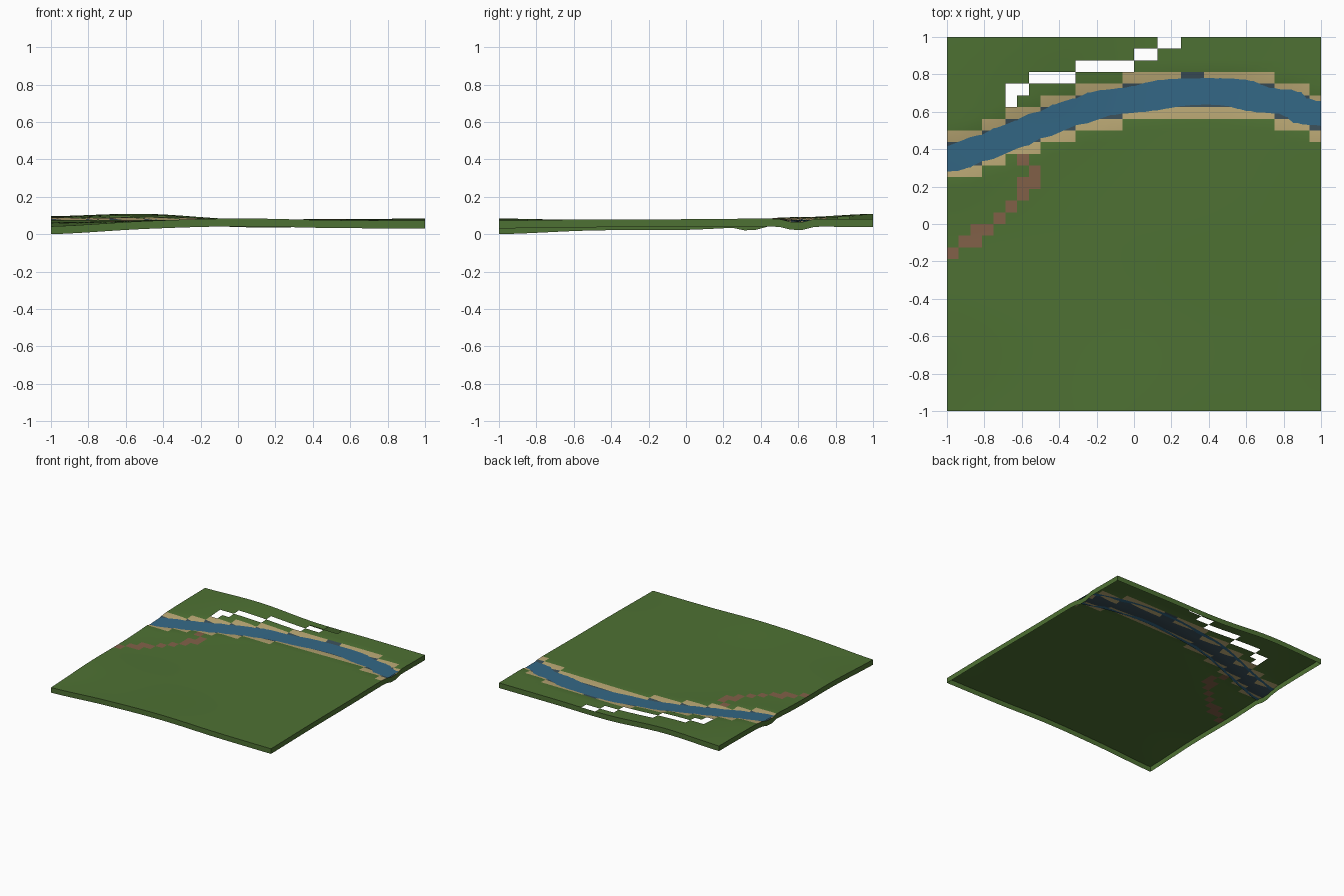
import bpy
from math import hypot

if "Cube" in bpy.data.objects:
    bpy.data.objects.remove(bpy.data.objects["Cube"], do_unlink=True)

N = 32            # cells per side
STEP = 2 / N
SKIRT = 0.042     # depth of the edge walls
CARVE = 0.018     # depth of the riverbed


def material(name, r, g, b):
    m = bpy.data.materials.new(name)
    m.use_nodes = True
    m.diffuse_color = (r, g, b, 1)
    bsdf = m.node_tree.nodes["Principled BSDF"]
    bsdf.inputs["Base Color"].default_value = (r, g, b, 1)
    bsdf.inputs["Roughness"].default_value = 0.9
    return m


grass = material("grass green", 0.076, 0.165, 0.033)
sand = material("sand tan", 0.479, 0.381, 0.171)
stone = material("riverbed slate", 0.042, 0.076, 0.098)
dirt = material("path brown", 0.223, 0.119, 0.065)
blue = material("water blue", 0.034, 0.138, 0.238)


def build(name, verts, faces, mats, ids=None, smooth=True):
    me = bpy.data.meshes.new(name)
    me.from_pydata(verts, [], faces)
    for m in mats:
        me.materials.append(m)
    for k, p in enumerate(me.polygons):
        p.use_smooth = smooth
        p.material_index = ids[k] if ids else 0
    ob = bpy.data.objects.new(name, me)
    bpy.context.collection.objects.link(ob)
    return ob


def spline(vals, t):
    """Smooth curve through evenly spaced values, t from 0 to 1."""
    n = len(vals) - 1
    u = min(max(t, 0), 1) * n
    k = min(int(u), n - 1)
    f = u - k
    a, b, c, d = (vals[min(max(k + o, 0), n)] for o in (-1, 0, 1, 2))
    return b + 0.5 * f * (c - a + f * (2*a - 5*b + 4*c - d + f * (3*(b - c) + d - a)))


# Rolling ground heights, rows from front to back
HILLS = [
    (0.042, 0.070, 0.084, 0.075, 0.073),
    (0.062, 0.072, 0.075, 0.075, 0.079),
    (0.065, 0.070, 0.075, 0.079, 0.080),
    (0.089, 0.080, 0.075, 0.079, 0.084),
    (0.096, 0.109, 0.080, 0.081, 0.080),
]
# River centre line, y at even steps of x
RIVER = (0.35, 0.43, 0.53, 0.62, 0.67, 0.70, 0.70, 0.66, 0.59)


def hills(x, y):
    return spline([spline(row, (x + 1) / 2) for row in HILLS], (y + 1) / 2)


def river(x):
    return spline(RIVER, (x + 1) / 2)


def ground(x, y):
    slope = (river(x + 0.02) - river(x - 0.02)) / 0.04
    d = abs(y - river(x)) / hypot(1, slope)
    t = min(max((d - 0.035) / 0.075, 0), 1)
    return hills(x, y) - CARVE * (1 - t * t * (3 - 2 * t))


# Cell rules: bank bottom row by column, stepped path, open gaps
BANKS = [(0, 20), (3, 21), (5, 22), (8, 23), (11, 24), (15, 25), (28, 24), (31, 23)]
PATH = {(0, 13), (1, 14), (2, 14), (2, 15), (3, 15), (4, 16), (5, 17),
        (6, 18), (6, 19), (7, 19), (7, 20), (6, 21)}
GAPS = {31: (18, 19), 30: (16, 17), 29: (11, 15), 28: (7, 10), 27: (5, 6), 26: (5, 5)}


def is_gap(i, j):
    return j in GAPS and GAPS[j][0] <= i <= GAPS[j][1]


def cell_colour(i, j):
    low = [b for start, b in BANKS if start <= i][-1]
    if low <= j < low + 4:
        if j in (low + 1, low + 2) or (i in (20, 21) and j == low + 3):
            return 2
        return 1
    return 3 if (i, j) in PATH else 0


# Ground sheet
coords = [-1 + k * STEP for k in range(N + 1)]
verts = [(x, y, ground(x, y)) for y in coords for x in coords]
faces, ids = [], []
for j in range(N):
    for i in range(N):
        if not is_gap(i, j):
            a = j * (N + 1) + i
            faces.append((a, a + 1, a + N + 2, a + N + 1))
            ids.append(cell_colour(i, j))
build("ground", verts, faces, [grass, sand, stone, dirt], ids)

# Edge walls, counter-clockwise round the border
sides = {
    "front_wall": [(x, -1) for x in coords],
    "left_wall": [(1, y) for y in coords],
    "back_wall": [(-x, 1) for x in coords],
    "right_wall": [(-1, -y) for y in coords],
}
for name, line in sides.items():
    wall = []
    for x, y in line:
        z = ground(x, y)
        wall += [(x, y, z - SKIRT), (x, y, z)]
    build(name, wall, [(2*k, 2*k + 2, 2*k + 3, 2*k + 1) for k in range(N)], [grass])

# River surface, tucked under both banks
offsets = (-0.1, 0, 0.1)
water, quads = [], []
for k in range(2 * N + 1):
    x = -1 + k * STEP / 2
    for o in offsets:
        y = river(x) + o
        water.append((x, y, hills(x, y) - 0.009))
for k in range(2 * N):
    for c in range(2):
        a = 3 * k + c
        quads.append((a, a + 3, a + 4, a + 1))
build("river_water", water, quads, [blue])
